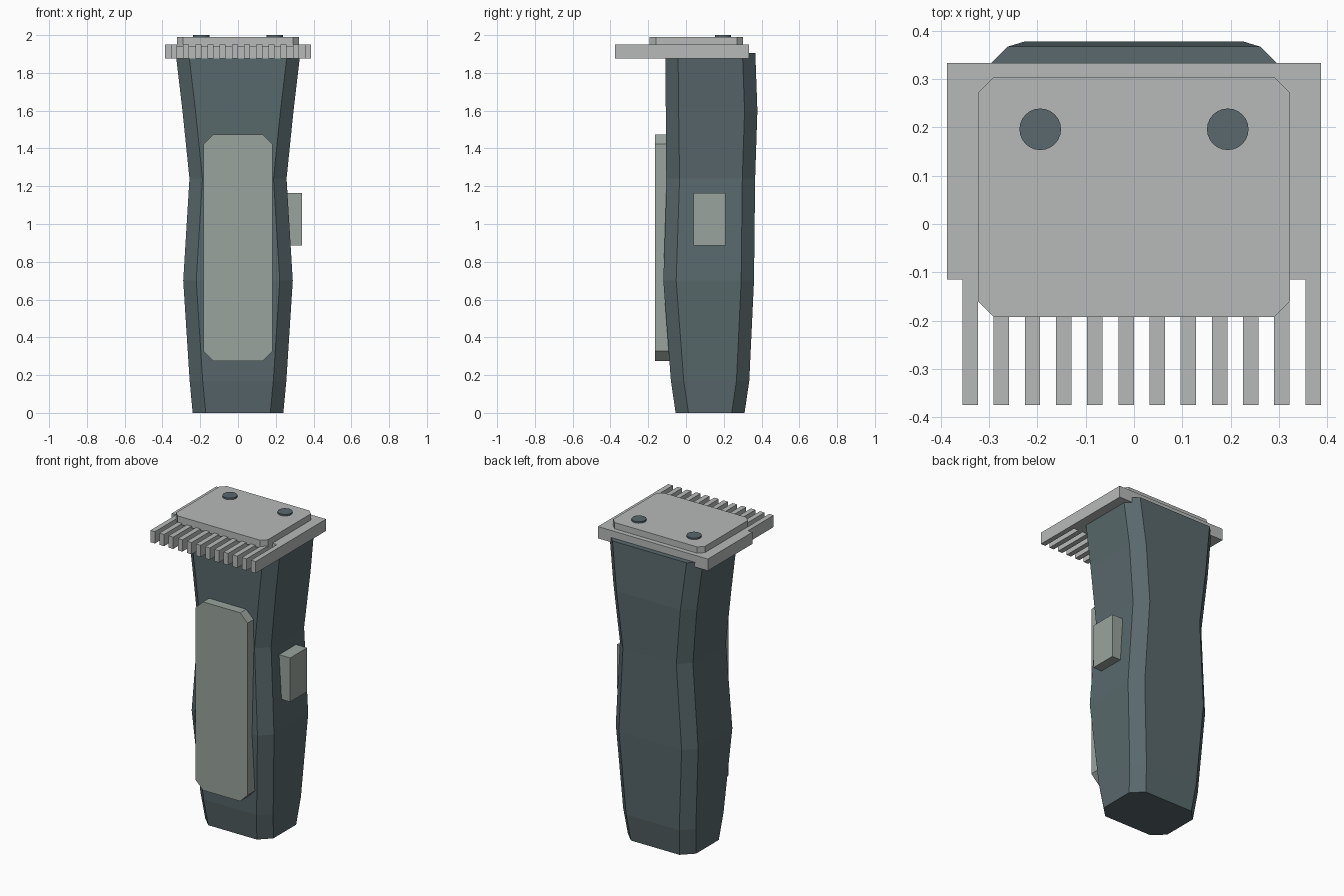
import bpy, bmesh
from mathutils import Vector

if "Cube" in bpy.data.objects:
    bpy.data.objects.remove(bpy.data.objects["Cube"])


def material(name, rgb):
    m = bpy.data.materials.new(name)
    m.diffuse_color = (*rgb, 1)
    m.use_nodes = True
    m.node_tree.nodes["Principled BSDF"].inputs["Base Color"].default_value = m.diffuse_color
    return m


DARK = material("dark_plastic", (0.10, 0.14, 0.15))
GRIP = material("grip_plastic", (0.32, 0.37, 0.34))
METAL = material("metal", (0.47, 0.49, 0.48))


def finish(name, bm, mat):
    bmesh.ops.recalc_face_normals(bm, faces=bm.faces)
    mesh = bpy.data.meshes.new(name)
    bm.to_mesh(mesh)
    bm.free()
    mesh.materials.append(mat)
    ob = bpy.data.objects.new(name, mesh)
    bpy.context.collection.objects.link(ob)
    return ob


def loft(name, rings, mat):
    bm = bmesh.new()
    loops = [[bm.verts.new(p) for p in ring] for ring in rings]
    for a, b in zip(loops, loops[1:]):
        for i in range(len(a)):
            j = (i + 1) % len(a)
            bm.faces.new((a[i], a[j], b[j], b[i]))
    bm.faces.new(loops[0])
    bm.faces.new(loops[-1])
    return finish(name, bm, mat)


def chamfered(u0, u1, v0, v1, cu, cv):
    """Rectangle outline with cut corners."""
    return [(u0 + cu, v0), (u1 - cu, v0), (u1, v0 + cv), (u1, v1 - cv),
            (u1 - cu, v1), (u0 + cu, v1), (u0, v1 - cv), (u0, v0 + cv)]


def slab(name, outline, z0, z1, mat):
    return loft(name, [[(x, y, z) for x, y in outline] for z in (z0, z1)], mat)


# Body: octagonal sections (z, half width, front y, back y)
sections = [(0, 0.24, -0.055, 0.31), (0.17, 0.256, -0.08, 0.335),
            (0.70, 0.29, -0.12, 0.36), (1.24, 0.257, -0.102, 0.366),
            (1.60, 0.294, -0.107, 0.378), (1.905, 0.33, -0.11, 0.367)]
loft("body", [[(x, y, z) for x, y in chamfered(-w, w, f, b, 0.069, 0.068)]
              for z, w, f, b in sections], DARK)

# Front grip panel
panel = chamfered(-0.183, 0.183, 0.275, 1.475, 0.052, 0.052)
loft("front_grip", [[(x, y, z) for x, z in panel] for y in (-0.165, -0.07)], GRIP)

# Side switch
slab("side_switch", [(0.22, 0.04), (0.34, 0.04), (0.34, 0.21), (0.22, 0.21)],
     0.885, 1.165, GRIP)

# Comb blade: one outline with twelve teeth
comb = [(0.387, 0.333), (-0.387, 0.333), (-0.387, -0.115)]
for i in range(12):
    x = -0.355 + i * 0.0645
    comb += [(x, -0.115), (x, -0.375), (x + 0.032, -0.375), (x + 0.032, -0.115)]
comb[-1] = (0.387, -0.115)
comb[-2] = (0.387, -0.375)
comb.pop()
slab("comb_blade", comb, 1.875, 1.95, METAL)

# Upper blade plate
slab("upper_blade", chamfered(-0.323, 0.323, -0.192, 0.303, 0.032, 0.032),
     1.94, 1.99, METAL)

# Screws
for side, x in (("left", -0.194), ("right", 0.194)):
    bpy.ops.mesh.primitive_cylinder_add(vertices=24, radius=0.043, depth=0.03,
                                        location=(x, 0.196, 1.985))
    ob = bpy.context.object
    ob.name = side + "_screw"
    ob.data.materials.append(DARK)
    bpy.ops.object.shade_smooth_by_angle()
